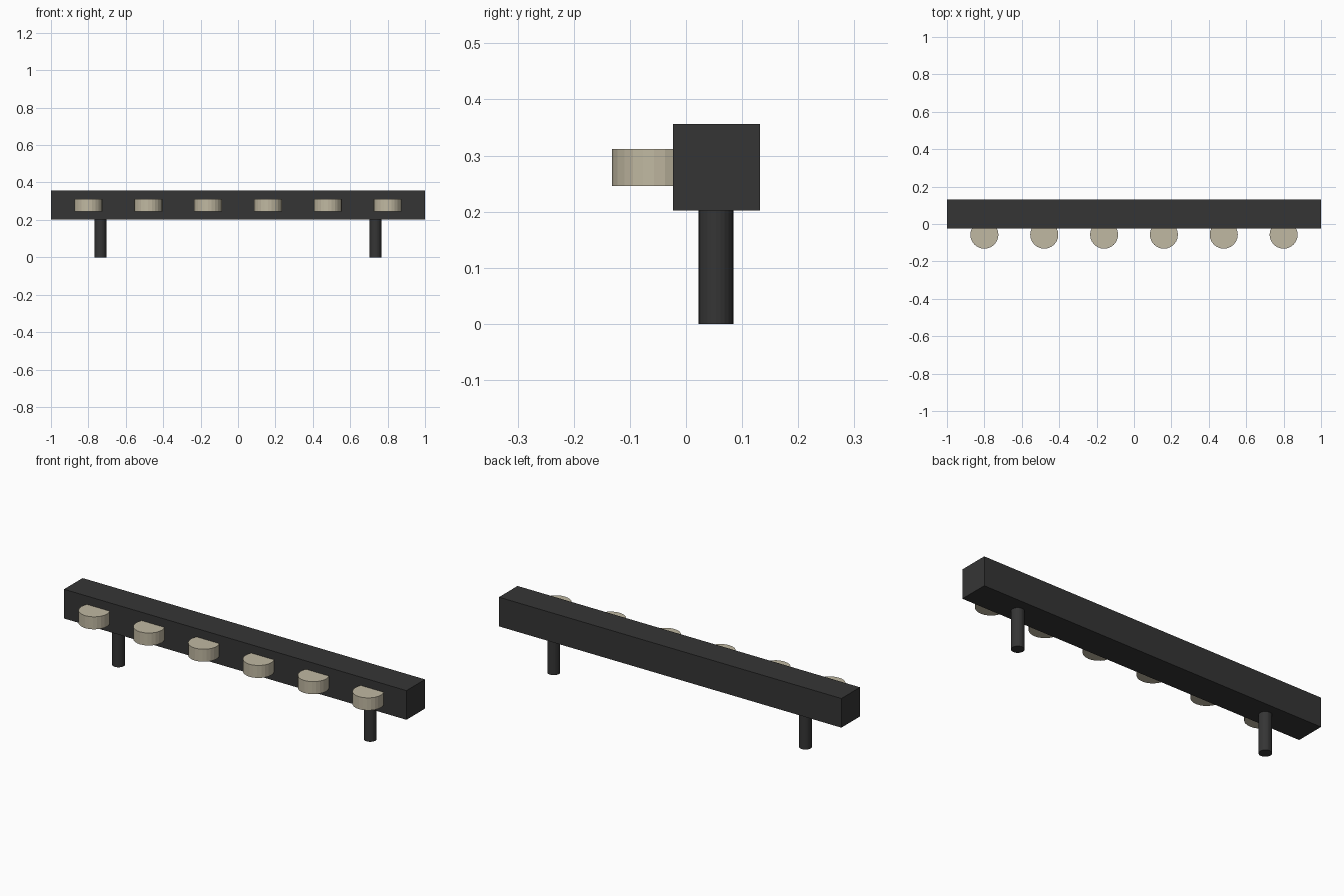
import bpy

if "Cube" in bpy.data.objects:
    bpy.data.objects.remove(bpy.data.objects["Cube"])


def make_material(name, color):
    mat = bpy.data.materials.new(name)
    mat.diffuse_color = (*color, 1.0)
    mat.use_nodes = True
    mat.node_tree.nodes["Principled BSDF"].inputs["Base Color"].default_value = mat.diffuse_color
    return mat


charcoal = make_material("charcoal", (0.036, 0.036, 0.036))
beige = make_material("beige", (0.53, 0.48, 0.36))


def cylinder(name, x, y, z0, z1, radius, sides, mat):
    bpy.ops.mesh.primitive_cylinder_add(
        vertices=sides, radius=radius, depth=z1 - z0,
        location=(x, y, (z0 + z1) / 2))
    obj = bpy.context.object
    obj.name = name
    obj.data.materials.append(mat)
    return obj


# Long square beam
bpy.ops.mesh.primitive_cube_add(size=1, location=(0, 0.0545, 0.279))
beam = bpy.context.object
beam.name = "beam"
beam.scale = (2.0, 0.155, 0.154)
bpy.ops.object.transform_apply(location=False, rotation=False, scale=True)
beam.data.materials.append(charcoal)

# Two round support posts
for side, x in (("left", -0.735), ("right", 0.735)):
    cylinder(f"{side}_post", x, 0.0535, 0.0, 0.21, 0.031, 24, charcoal)

# Row of six round pegs set partly into the front of the beam
for i in range(6):
    cylinder(f"peg_{i + 1}", -0.8 + 0.32 * i, -0.057, 0.246, 0.312,
             0.075, 24, beige)
